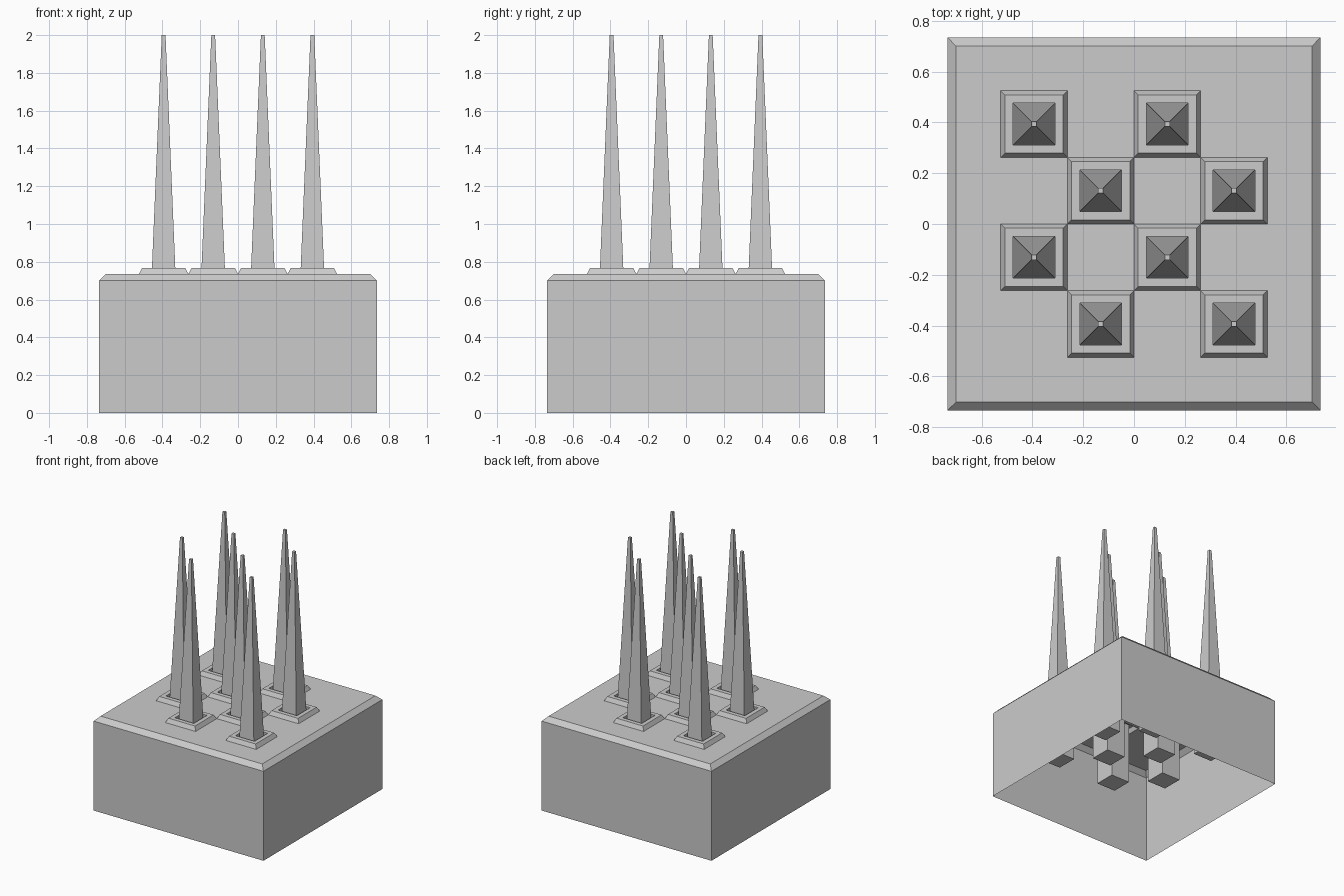
import bpy, bmesh

if "Cube" in bpy.data.objects:
    bpy.data.objects.remove(bpy.data.objects["Cube"])

CELL = 0.2625      # checkerboard pitch
DECK = 0.735       # height of the top plate
FLOOR = 0.285      # depth of the socket bottoms


def loft(bm, cx, cy, rings, cap=False):
    """Join square rings given as (half width, height), in order."""
    loops = [[bm.verts.new((cx + sx * h, cy + sy * h, z))
              for sx, sy in ((-1, -1), (1, -1), (1, 1), (-1, 1))] for h, z in rings]
    for a, b in zip(loops, loops[1:]):
        for i in range(4):
            j = (i + 1) % 4
            bm.faces.new((a[i], a[j], b[j], b[i]))
    if cap:
        bm.faces.new(loops[-1])


def finish(name, bm):
    bmesh.ops.remove_doubles(bm, verts=bm.verts, dist=0.0001)
    mesh = bpy.data.meshes.new(name)
    bm.to_mesh(mesh)
    bm.free()
    bpy.context.collection.objects.link(bpy.data.objects.new(name, mesh))


# checkerboard cells that hold a spike
cells = [(c, r) for r in range(4) for c in range(4) if (c + r) % 2]
centres = [((c - 1.5) * CELL, (r - 1.5) * CELL) for c, r in cells]

# open-bottomed box with chamfered top edge and a plate open at the sockets
bm = bmesh.new()
loft(bm, 0, 0, [(0.735, 0), (0.735, 0.70), (0.70, DECK)])
lines = [-0.70] + [(i - 2) * CELL for i in range(5)] + [0.70]
for i in range(6):
    for j in range(6):
        if (i - 1, j - 1) in cells:
            continue
        x0, x1, y0, y1 = lines[i], lines[i + 1], lines[j], lines[j + 1]
        bm.faces.new([bm.verts.new((x, y, DECK))
                      for x, y in ((x0, y0), (x1, y0), (x1, y1), (x0, y1))])
finish("base_box", bm)

# raised bevelled rims with deep square wells, and the spikes standing in them
for n, (x, y) in enumerate(centres, 1):
    bm = bmesh.new()
    loft(bm, x, y, [(CELL / 2, DECK), (0.115, 0.767), (0.082, 0.767), (0.082, FLOOR)], cap=True)
    finish(f"socket_{n}", bm)
    bm = bmesh.new()
    loft(bm, x, y, [(0.082, FLOOR), (0.01, 2.0)], cap=True)
    finish(f"spike_{n}", bm)
